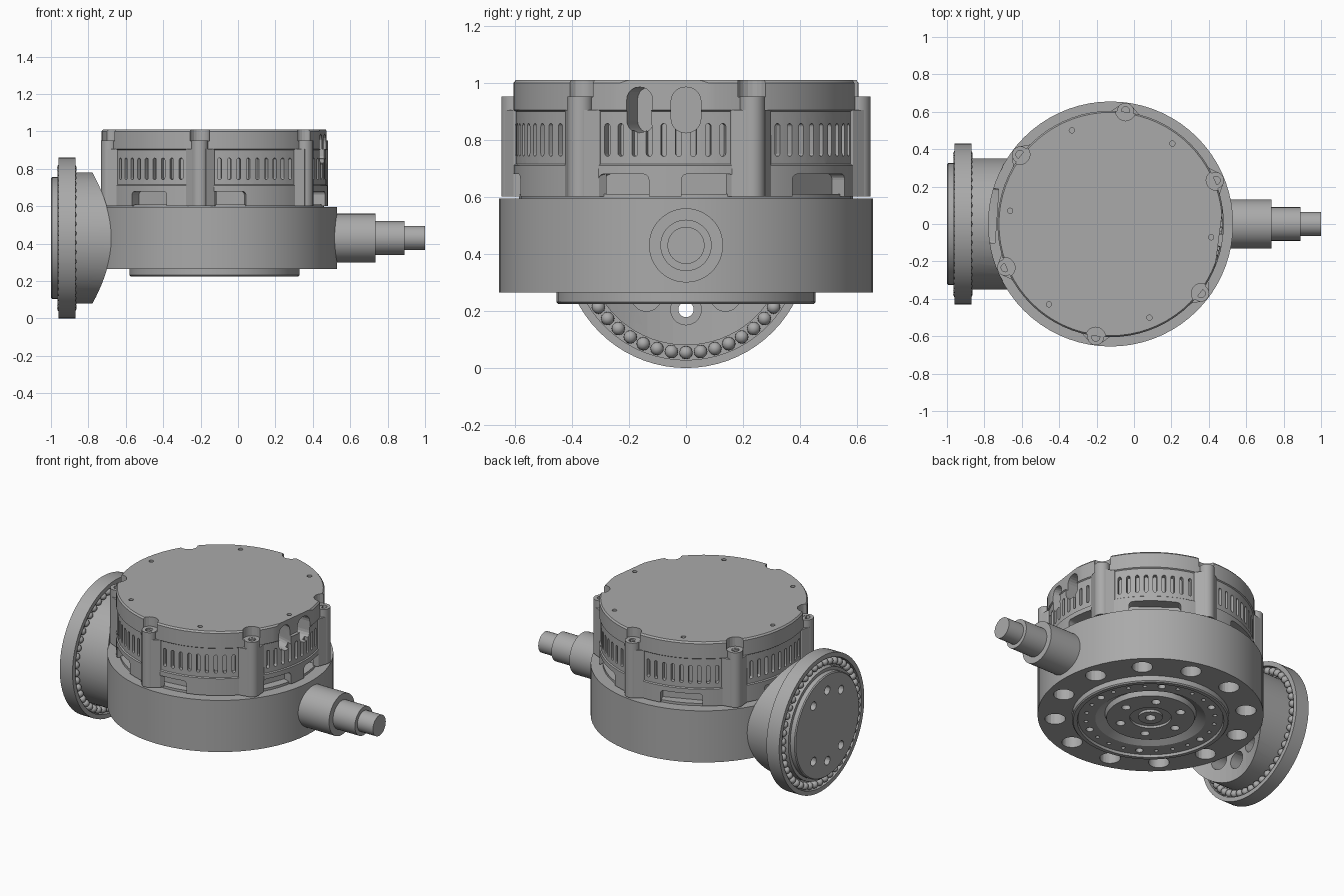
import bpy, bmesh, math
from math import sin, cos, radians, pi
from mathutils import Matrix, Vector

if "Cube" in bpy.data.objects:
    bpy.data.objects.remove(bpy.data.objects["Cube"])

# One plain metal colour
metal = bpy.data.materials.new("plain_grey_metal")
metal.use_nodes = True
GREY = (0.4, 0.4, 0.4, 1)
metal.diffuse_color = GREY
metal.node_tree.nodes["Principled BSDF"].inputs["Base Color"].default_value = GREY

CX = -0.125          # main vertical axis
AXIS_Z = 0.43        # height of both side axes
MAIN = Matrix.Translation((CX, 0, 0))
LEFT_AXIS = Matrix.Translation((0, 0, AXIS_Z)) @ Matrix.Rotation(pi / 2, 4, 'Y')
RIGHT_AXIS = Matrix.Translation((0, 0, AXIS_Z)) @ Matrix.Rotation(-pi / 2, 4, 'Y')
SECTORS = [-7.5 + 60 * k for k in range(6)]
BOSSES = [22.5 + 60 * k for k in range(6)]


def finish(name, bm, smooth=True):
    bmesh.ops.recalc_face_normals(bm, faces=bm.faces)
    mesh = bpy.data.meshes.new(name)
    bm.to_mesh(mesh)
    bm.free()
    obj = bpy.data.objects.new(name, mesh)
    bpy.context.collection.objects.link(obj)
    mesh.materials.append(metal)
    if smooth:
        shade(obj)
    return obj


def activate(obj):
    bpy.ops.object.select_all(action='DESELECT')
    obj.select_set(True)
    bpy.context.view_layer.objects.active = obj


def shade(obj):
    activate(obj)
    bpy.ops.object.shade_smooth_by_angle(angle=radians(28))


def lathe(name, profile, matrix, steps=72):
    """Spin (radius, height) points about local z."""
    bm = bmesh.new()
    vs = [bm.verts.new((r, 0, h)) for r, h in profile]
    es = [bm.edges.new(pair) for pair in zip(vs, vs[1:])]
    bmesh.ops.spin(bm, geom=vs + es, cent=(0, 0, 0), axis=(0, 0, 1),
                   angle=2 * pi, steps=steps, use_merge=True)
    bmesh.ops.remove_doubles(bm, verts=bm.verts, dist=1e-5)
    bm.transform(matrix)
    return finish(name, bm)


def rounded(w, h, r, n=5):
    """Outline of a rounded rectangle, slot or circle."""
    pts = []
    for q, (sx, sy) in enumerate([(1, 1), (-1, 1), (-1, -1), (1, -1)]):
        for i in range(n + 1):
            a = (q + i / n) * pi / 2
            p = Vector((sx * (w / 2 - r) + r * cos(a), sy * (h / 2 - r) + r * sin(a)))
            if not pts or (p - pts[-1]).length > 1e-5:
                pts.append(p)
    if (pts[0] - pts[-1]).length < 1e-5:
        pts.pop()
    return pts


def disc(r):
    return rounded(2 * r, 2 * r, r)


def prism(bm, outline, matrix, z0, z1):
    """Extrude an outline along local z."""
    rings = [[bm.verts.new(matrix @ Vector((p[0], p[1], z))) for p in outline] for z in (z0, z1)]
    bm.faces.new(rings[0][::-1])
    bm.faces.new(rings[1])
    for i in range(len(outline)):
        j = (i + 1) % len(outline)
        bm.faces.new((rings[0][i], rings[0][j], rings[1][j], rings[1][i]))


def radial(deg, z):
    """Frame on the main axis: x along the rim, y up, z outward."""
    a = radians(deg)
    m = Matrix(((-sin(a), 0, cos(a)), (cos(a), 0, sin(a)), (0, 1, 0))).to_4x4()
    return Matrix.Translation((CX, 0, z)) @ m


def polar(deg, radius, base=MAIN):
    a = radians(deg)
    return base @ Matrix.Translation((radius * cos(a), radius * sin(a), 0))


def cut(obj, items):
    """Subtract a list of (outline, matrix, z0, z1) prisms."""
    bm = bmesh.new()
    for item in items:
        prism(bm, *item)
    cutter = finish("cutter", bm, smooth=False)
    cutter.hide_render = True
    activate(obj)
    mod = obj.modifiers.new("cut", 'BOOLEAN')
    mod.operation, mod.solver, mod.object = 'DIFFERENCE', 'EXACT', cutter
    bpy.ops.object.modifier_apply(modifier=mod.name)
    bpy.data.objects.remove(cutter)
    shade(obj)


# Main drum with the stepped output face underneath
drum = lathe("main_drum", [
    (0, .30), (.03, .30), (.03, .245), (.07, .245), (.07, .26), (.12, .26),
    (.12, .245), (.255, .245), (.265, .275), (.32, .24), (.42, .24), (.425, .225),
    (.448, .225), (.455, .232), (.455, .265), (.655, .265), (.655, .595), (0, .595)], MAIN)
holes = [(disc(.06), polar(15 + 30 * k, .555), .2, .38) for k in range(12)]
holes += [(disc(.022 if k % 4 == 0 else .012), polar(15 * k, .375), .2, .28) for k in range(24)]
holes += [(disc(.026), polar(60 * k, .185), .2, .29) for k in range(6)]
cut(drum, holes)
cut(drum, [(rounded(.29, .1, .01), radial(176, .595), .61, .7)])

# Upper housing
lathe("housing_seat", [(0, .58), (.585, .58), (.585, .61), (0, .61)], MAIN)
housing = lathe("upper_housing", [
    (0, .602), (.605, .602), (.605, .71), (.598, .715), (.598, .9), (.605, .905),
    (.605, 1.0), (.597, 1.01), (0, 1.01)], MAIN)
cut(housing, [(rounded(.021, .115, .0105), radial(s + 5 * k, .8), .57, .7)
              for s in SECTORS for k in range(-4, 5)])
windows = [(-21.5, .19), (7.5, .19), (-83, .19), (-126, .23), (52.5, .3), (112.5, .25), (172.5, .25)]
cut(housing, [(rounded(w, .14, .02), radial(a, .61), .53, .7) for a, w in windows])
caps = [(disc(.053), polar(b, .61), .95, 1.1) for b in BOSSES]
caps += [(disc(.014), polar(s, .542), .985, 1.1) for s in SECTORS]
cut(housing, caps)
# Flat on one side with two arched ports
cut(housing, [(rounded(.4, .2, .001), radial(-7.5, 1.005), .584, .75)])
cut(housing, [(rounded(w, .16, w / 2 - .002), radial(a, .905), .46, .7)
              for a, w in ((-16, .09), (0, .105))])

# Screw bosses around the housing
bm = bmesh.new()
for b in BOSSES:
    prism(bm, disc(.045), polar(b, .608), .602, .952)
bosses = finish("screw_bosses", bm)
cut(bosses, [(disc(.022), polar(b, .61), .91, 1) for b in BOSSES])
bm = bmesh.new()
for b in BOSSES:
    frame = MAIN @ Matrix.Rotation(radians(b), 4, 'Z')
    prism(bm, [(.57, -.085), (.6, -.075), (.635, -.036), (.635, .036), (.6, .075), (.57, .085)],
          frame, .602, .905)
finish("boss_webs", bm)

# Side flange, trimmed to the drum
flange = lathe("side_flange", [
    (0, .5), (.35, .5), (.35, .905), (.402, .905), (.402, .87), (.43, .87), (.43, .96),
    (.402, .96), (.402, .925), (.345, .925), (.345, .965), (.325, .965), (.325, .994),
    (.319, 1), (0, 1)], RIGHT_AXIS)
trim = [(.653 * cos(radians(a)), .653 * sin(radians(a))) for a in range(0, 360, 4)]
cut(flange, [(trim, MAIN, -.5, 1.5)])
ring = [0, 38, -38, 180, 142, 218]
cut(flange, [(disc(.027), polar(a, .225, RIGHT_AXIS), .4, 1.1) for a in ring])
cut(flange, [(disc(.054), polar(a, .225, RIGHT_AXIS), .4, .85) for a in ring])

# Bearing balls on both sides of the flange
bm = bmesh.new()
for k in range(46):
    for h in (.887, .943):
        bmesh.ops.create_uvsphere(
            bm, u_segments=12, v_segments=8, radius=.0235,
            matrix=polar(k * 360 / 46, .376, RIGHT_AXIS) @ Matrix.Translation((0, 0, h)))
finish("bearing_balls", bm)

# Stepped side shaft
lathe("stepped_shaft", [
    (0, .4), (.13, .4), (.13, .735), (.09, .735), (.09, .89), (.065, .89),
    (.065, 1), (0, 1)], LEFT_AXIS, 48)
